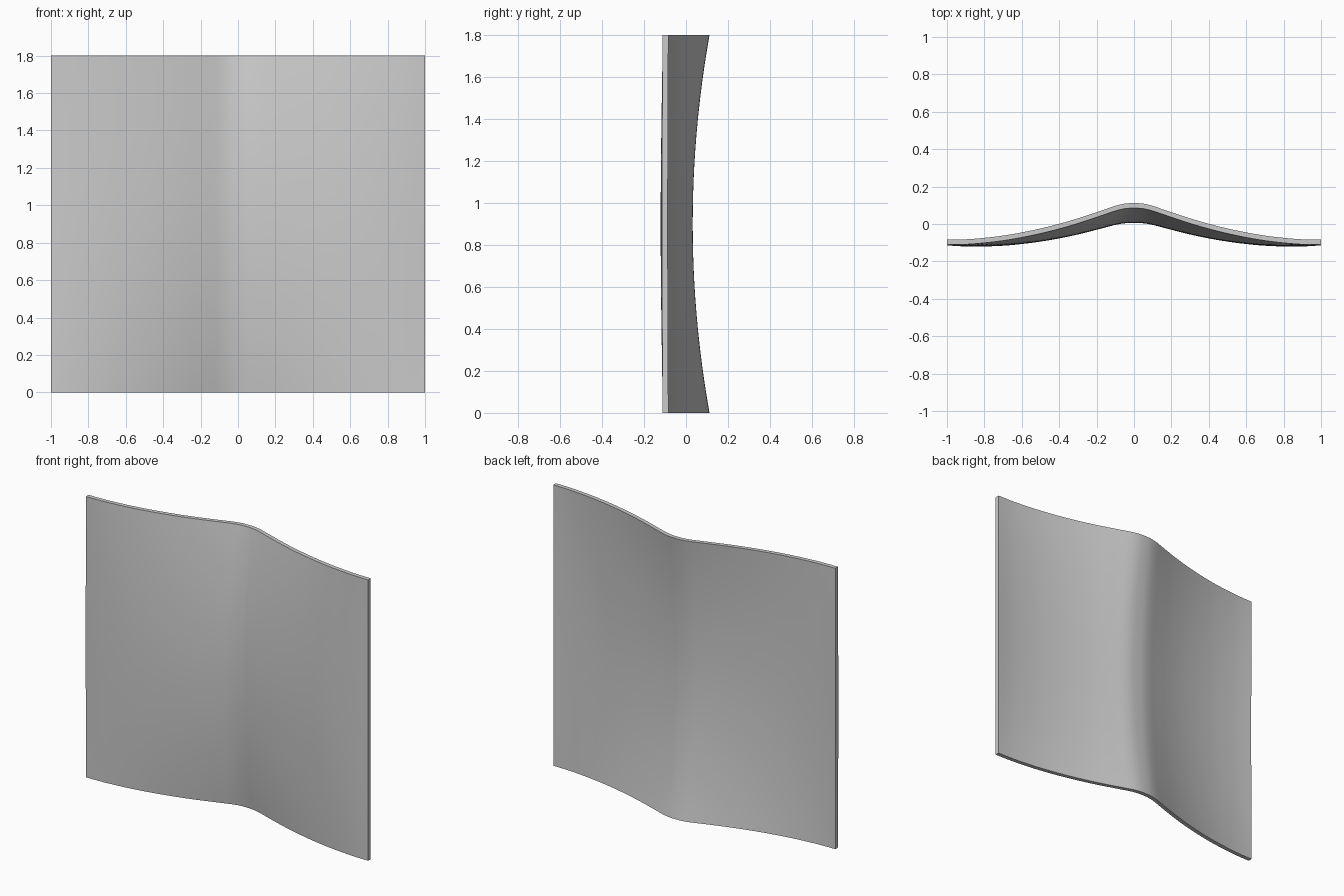
import bpy, bmesh

if "Cube" in bpy.data.objects:
    bpy.data.objects.remove(bpy.data.objects["Cube"])

# Back-surface profile at the top and bottom edges: (|x|, y)
PROFILE = [(0, .112), (.05, .109), (.1, .097), (.15, .08), (.2, .063), (.3, .03), (.4, .001),
           (.5, -.024), (.6, -.045), (.7, -.062), (.8, -.074), (.9, -.082), (1, -.084)]
HEIGHT, THICK, NX, NZ = 1.8, .027, 80, 40


def profile(x):
    """Smooth cubic interpolation, mirrored about x = 0."""
    x = abs(x)
    p = [(-.05, .109)] + PROFILE + [(1.1, -.084)]
    for i in range(1, len(p) - 2):
        (x0, y0), (x1, y1), (x2, y2), (x3, y3) = p[i - 1:i + 3]
        if x <= x2 + 1e-6:
            h = x2 - x1
            t = (x - x1) / h
            m1, m2 = (y2 - y0) / (x2 - x0) * h, (y3 - y1) / (x3 - x1) * h
            return ((2*t**3 - 3*t**2 + 1) * y1 + (t**3 - 2*t**2 + t) * m1
                    + (3*t**2 - 2*t**3) * y2 + (t**3 - t**2) * m2)


def back_y(x, z):
    """The ridge sinks towards mid height; the side edges stay straight."""
    sag = .08 * (1 - (2 * z / HEIGHT - 1) ** 2)
    fade = 1.04 - (x * x + .0016) ** .5
    return profile(x) - sag * max(0, fade)


# Curved panel: front and back skins
bm = bmesh.new()
skins = []
for offset in (0, -THICK):
    skins.append([[bm.verts.new((x, back_y(x, z) + offset, z))
                   for x in (-1 + 2 * i / NX for i in range(NX + 1))]
                  for z in (HEIGHT * j / NZ for j in range(NZ + 1))])
for g in skins:
    for j in range(NZ):
        for i in range(NX):
            bm.faces.new((g[j][i], g[j][i+1], g[j+1][i+1], g[j+1][i]))

# Rim closing the panel edges
bmesh.ops.bridge_loops(bm, edges=[e for e in bm.edges if e.is_boundary])
bmesh.ops.recalc_face_normals(bm, faces=bm.faces[:])
mesh = bpy.data.meshes.new("curved_panel")
bm.to_mesh(mesh)
bm.free()
panel = bpy.data.objects.new("curved_panel", mesh)
bpy.context.collection.objects.link(panel)
bpy.context.view_layer.objects.active = panel
panel.select_set(True)
bpy.ops.object.shade_smooth_by_angle()
